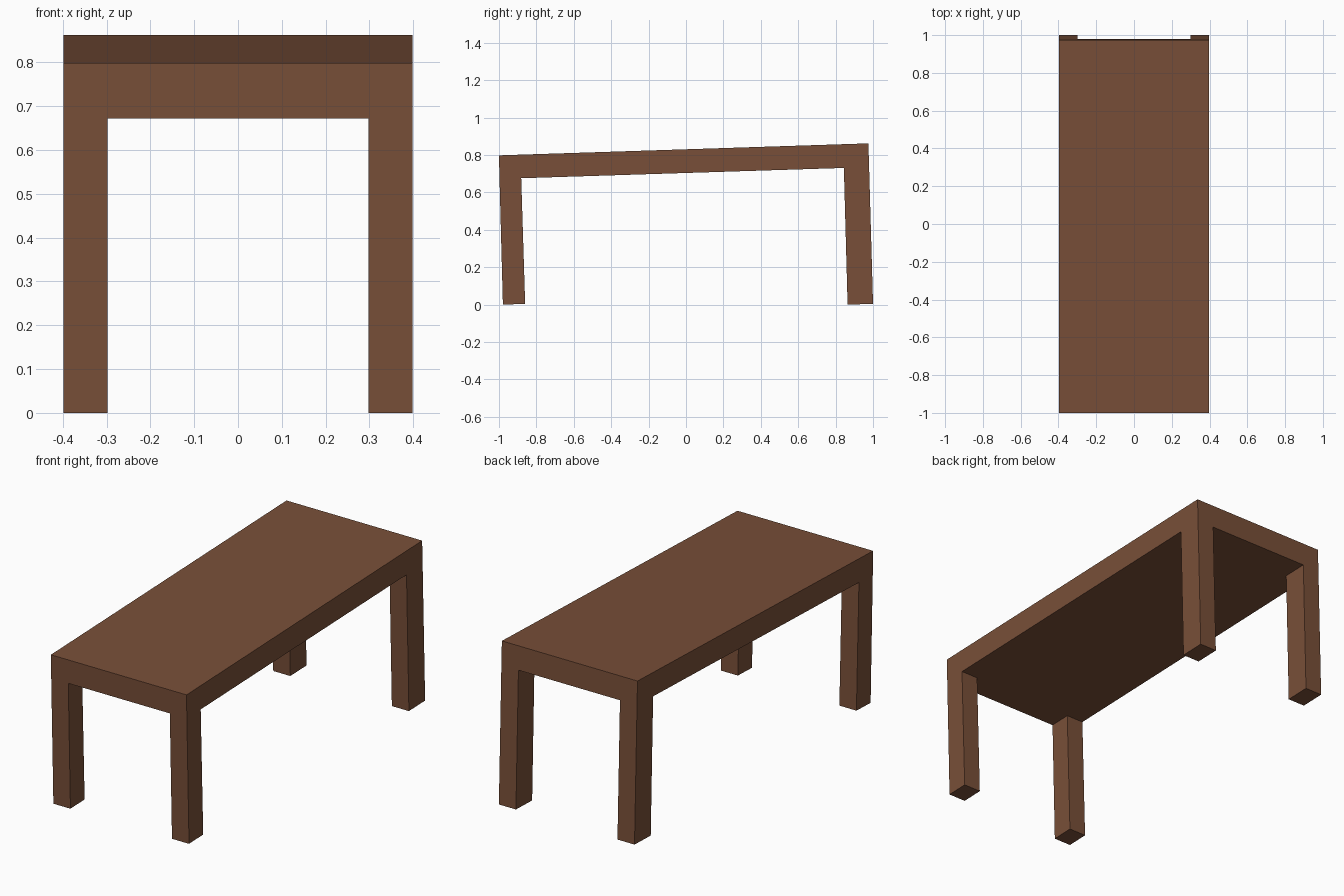
import bpy
import bmesh

if "Cube" in bpy.data.objects:
    bpy.data.objects.remove(bpy.data.objects["Cube"])

wood = bpy.data.materials.new("brown wood")
wood.diffuse_color = (0.19, 0.078, 0.040, 1)
wood.use_nodes = True
wood.node_tree.nodes["Principled BSDF"].inputs["Base Color"].default_value = wood.diffuse_color


def extrude_profile(name, profile, x0, x1):
    """Extrude a side profile of (y, z) points from x0 to x1."""
    bm = bmesh.new()
    face = bm.faces.new([bm.verts.new((x0, y, z)) for y, z in profile])
    ext = bmesh.ops.extrude_face_region(bm, geom=[face])
    moved = [v for v in ext["geom"] if isinstance(v, bmesh.types.BMVert)]
    bmesh.ops.translate(bm, verts=moved, vec=(x1 - x0, 0, 0))
    bmesh.ops.recalc_face_normals(bm, faces=bm.faces)
    mesh = bpy.data.meshes.new(name)
    bm.to_mesh(mesh)
    bm.free()
    mesh.materials.append(wood)
    obj = bpy.data.objects.new(name, mesh)
    bpy.context.collection.objects.link(obj)
    return obj


HALF_W, LEG_W = 0.398, 0.10

# Thick tabletop, rising slightly to the back
extrude_profile("tabletop", [(-1.0, 0.798), (-0.997, 0.672), (0.979, 0.735),
                             (0.975, 0.862)], -HALF_W, HALF_W)

# Leaning legs under the four corners
legs = {
    "front_leg": [(-0.997, 0.672), (-0.881, 0.6757), (-0.86, 0.004), (-0.979, 0.0)],
    "back_leg": [(0.979, 0.735), (0.844, 0.7307), (0.864, 0.0), (1.0, 0.004)],
}
for name, profile in legs.items():
    extrude_profile(name + "_left", profile, -HALF_W, -HALF_W + LEG_W)
    extrude_profile(name + "_right", profile, HALF_W - LEG_W, HALF_W)
